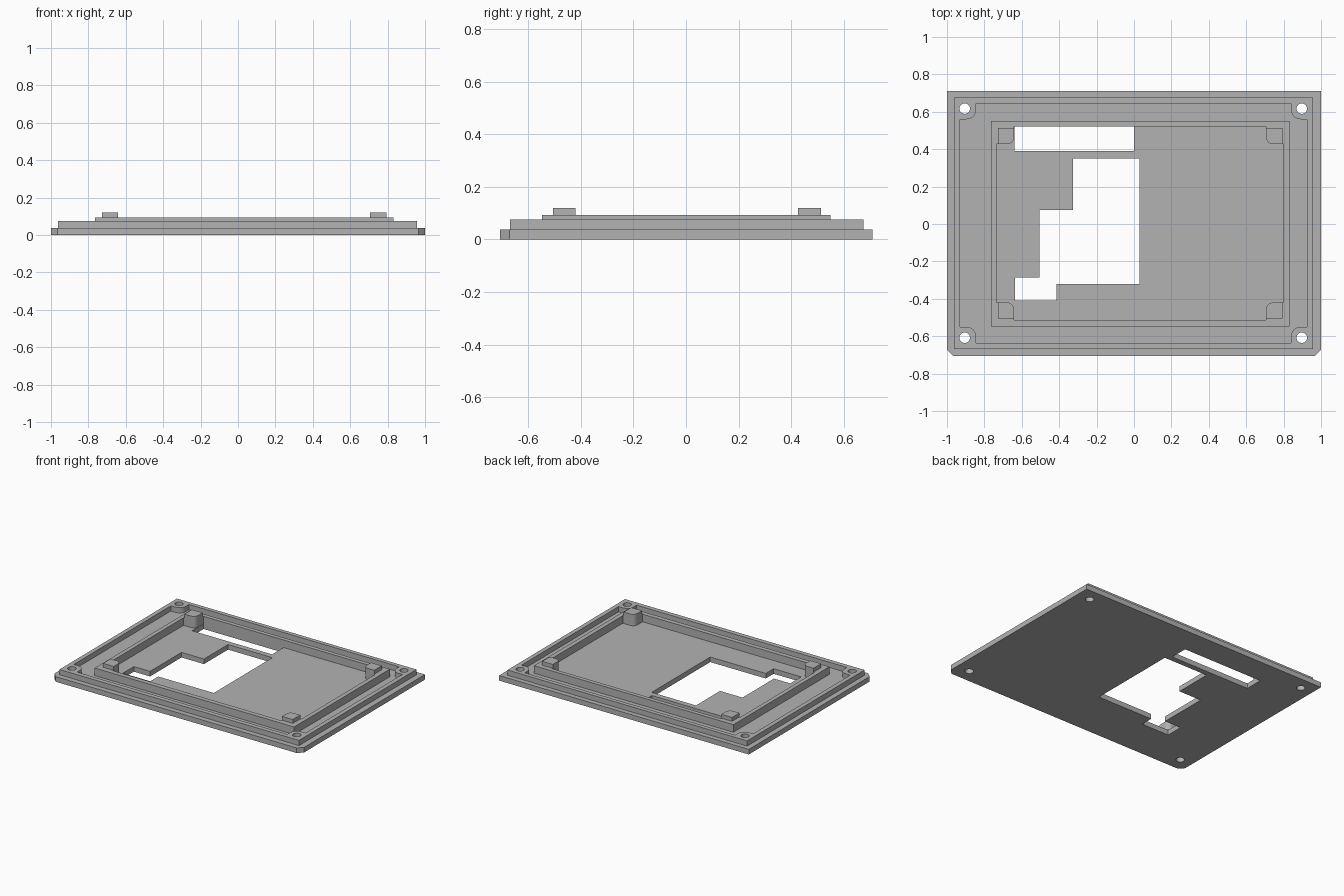
import bpy, bmesh, math

cube = bpy.data.objects.get("Cube")
if cube:
    bpy.data.objects.remove(cube)

grey = bpy.data.materials.new("plain grey")
grey.use_nodes = True
COLOR = (0.45, 0.45, 0.45, 1)
grey.diffuse_color = COLOR
bsdf = next(n for n in grey.node_tree.nodes if n.type == 'BSDF_PRINCIPLED')
bsdf.inputs["Base Color"].default_value = COLOR

PLATE, RIM, LIP, POST = 0.037, 0.075, 0.092, 0.12   # top heights


def slab(name, loops, z0, z1):
    """Extrude an outline, with any further loops as holes, from z0 to z1."""
    curve = bpy.data.curves.new(name, 'CURVE')
    curve.dimensions, curve.fill_mode = '2D', 'BOTH'
    curve.extrude = (z1 - z0) / 2
    for loop in loops:
        spline = curve.splines.new('POLY')
        spline.points.add(len(loop) - 1)
        for point, (x, y) in zip(spline.points, loop):
            point.co = (x, y, 0, 1)
        spline.use_cyclic_u = True
    temp = bpy.data.objects.new("temp", curve)
    bpy.context.collection.objects.link(temp)
    bpy.context.view_layer.update()
    deps = bpy.context.evaluated_depsgraph_get()
    mesh = bpy.data.meshes.new_from_object(temp.evaluated_get(deps))
    bpy.data.objects.remove(temp)
    bm = bmesh.new()
    bm.from_mesh(mesh)
    bmesh.ops.remove_doubles(bm, verts=bm.verts, dist=0.0001)
    bmesh.ops.translate(bm, verts=bm.verts, vec=(0, 0, (z0 + z1) / 2))
    bmesh.ops.recalc_face_normals(bm, faces=bm.faces)
    bm.to_mesh(mesh)
    bm.free()
    mesh.name = name
    mesh.materials.clear()
    mesh.materials.append(grey)
    obj = bpy.data.objects.new(name, mesh)
    bpy.context.collection.objects.link(obj)
    bpy.ops.object.select_all(action='DESELECT')
    obj.select_set(True)
    bpy.context.view_layer.objects.active = obj
    bpy.ops.object.shade_smooth_by_angle(angle=math.radians(30))
    return obj


def rect(x0, x1, y0, y1):
    return [(x0, y0), (x1, y0), (x1, y1), (x0, y1)]


def circle(cx, cy, r, n=32):
    return [(cx + r * math.cos(math.tau * i / n), cy + r * math.sin(math.tau * i / n))
            for i in range(n)]


def corner(box, sx, sy, size, r, steps=8):
    """Rounded block edge in one corner of a box, from its x side to its y side."""
    x0, x1, y0, y1 = box
    x, y = (x1 if sx > 0 else x0), (y1 if sy > 0 else y0)
    nx, ny = x - sx * size, y - sy * size
    pts = [(x, ny)]
    for i in range(steps + 1):
        t = math.pi / 2 * i / steps
        pts.append((nx + sx * r * (1 - math.sin(t)), ny + sy * r * (1 - math.cos(t))))
    return pts + [(nx, y)], (x, y)


CORNERS = [(1, 1), (-1, 1), (-1, -1), (1, -1)]


def notched(box, size, r):
    """Cavity outline with a rounded block left standing in each corner."""
    loop = []
    for sx, sy in CORNERS:
        pts = corner(box, sx, sy, size, r)[0]
        loop += pts if sx * sy > 0 else pts[::-1]
    return loop


# Base plate with bevelled front corners, screw holes, slot and stepped window
plate = [(-0.965, -0.707), (0.965, -0.707), (1, -0.672), (1, 0.71),
         (-1, 0.71), (-1, -0.672)]
holes = [circle(x, y, 0.028) for x in (-0.905, 0.897) for y in (-0.608, 0.617)]
slot = rect(-0.64, 0.0, 0.39, 0.52)
window = [(-0.325, 0.35), (0.03, 0.35), (0.03, -0.32), (-0.415, -0.32), (-0.415, -0.41),
          (-0.635, -0.41), (-0.635, -0.285), (-0.505, -0.285), (-0.505, 0.075), (-0.325, 0.075)]
slab("base_plate", [plate, slot, window] + holes, 0, PLATE)

# Outer rim with screw bosses in its corners
slab("outer_rim", [rect(-0.962, 0.957, -0.669, 0.675),
                   notched((-0.93, 0.925, -0.635, 0.645), 0.085, 0.05)] + holes, PLATE, RIM)

# Inner lip with post bases in its corners
cavity = (-0.735, 0.80, -0.513, 0.52)
slab("inner_lip", [rect(-0.765, 0.832, -0.547, 0.55), notched(cavity, 0.093, 0.035)], PLATE, LIP)

# Post tops, set in slightly from the lip
inset = 0.007
inner = (cavity[0] + inset, cavity[1] - inset, cavity[2] + inset, cavity[3] - inset)
for sx, sy in CORNERS:
    pts, outer = corner(inner, sx, sy, 0.093 - inset, 0.035)
    name = ("back" if sy > 0 else "front") + ("_left" if sx > 0 else "_right") + "_post"
    slab(name, [pts + [outer]], LIP, POST)
